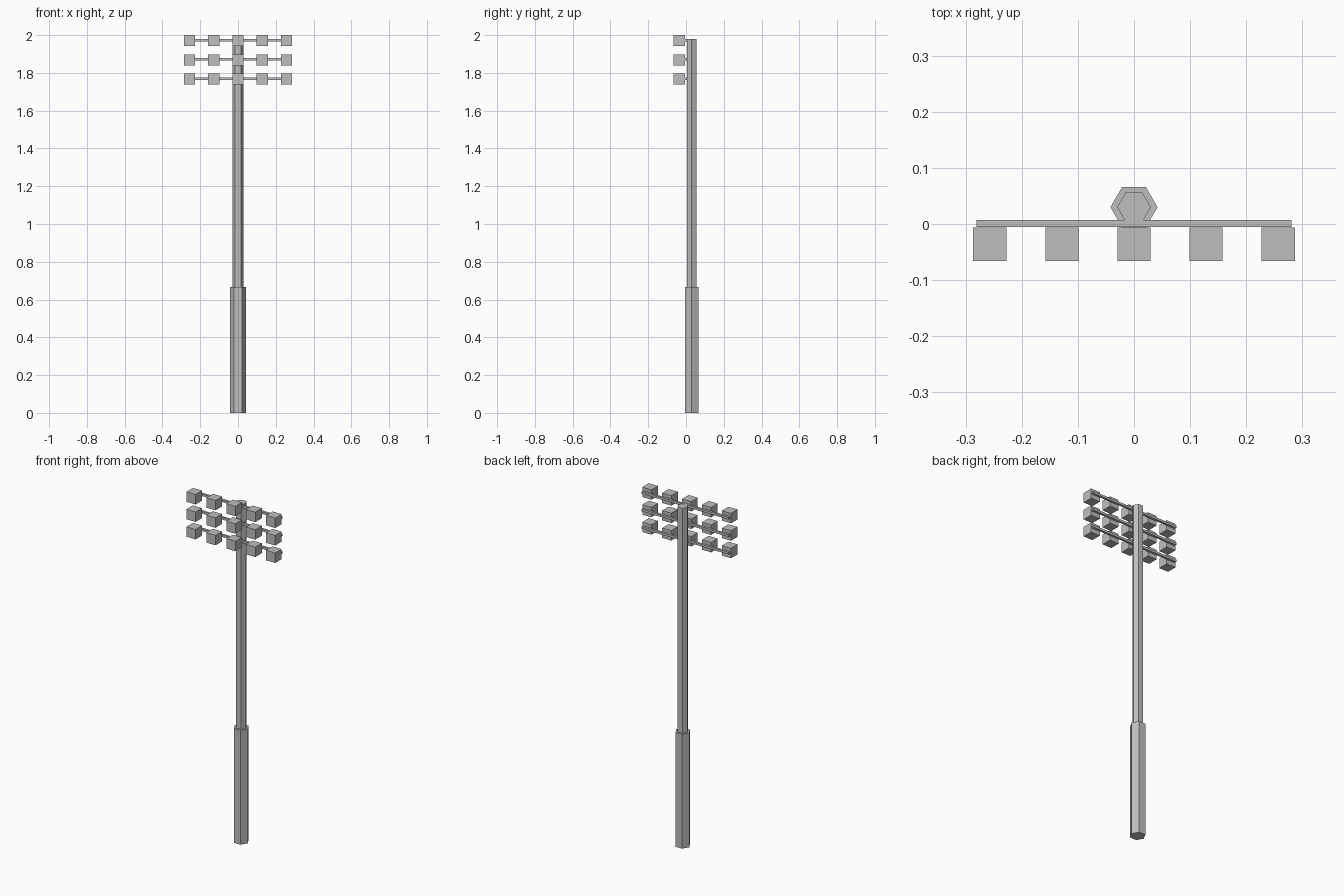
import bpy
from math import pi

cube = bpy.data.objects.get("Cube")
if cube:
    bpy.data.objects.remove(cube, do_unlink=True)

# Single painted-metal colour
grey = bpy.data.materials.new("light grey metal")
grey.use_nodes = True
colour = (0.52, 0.52, 0.52, 1)
grey.diffuse_color = colour
grey.node_tree.nodes["Principled BSDF"].inputs["Base Color"].default_value = colour


def finish(name):
    obj = bpy.context.object
    obj.name = name
    obj.data.materials.append(grey)
    return obj


def box(name, centre, size):
    bpy.ops.mesh.primitive_cube_add(size=1, location=centre)
    obj = finish(name)
    obj.scale = size
    bpy.ops.object.transform_apply(location=False, rotation=False, scale=True)


def hex_post(name, radius, bottom, top):
    # Corners point sideways, flats face front and back
    bpy.ops.mesh.primitive_cylinder_add(
        vertices=6, radius=radius, depth=top - bottom,
        location=(0, 0.03, (bottom + top) / 2), rotation=(0, 0, pi / 6))
    finish(name)


# Two-stage hexagonal pole
hex_post("lower_pole", 0.042, 0, 0.667)
hex_post("upper_pole", 0.03, 0.667, 1.98)

# Three crossbars, each carrying five lamp boxes
for row in range(3):
    z = 1.971 - row * 0.102
    box(f"crossbar_{row + 1}", (0, 0.001, z + 0.003), (0.562, 0.013, 0.013))
    for col in range(5):
        x = (col - 2) * 0.1285
        box(f"lamp_{row + 1}_{col + 1}", (x, -0.036, z), (0.059, 0.06, 0.058))
